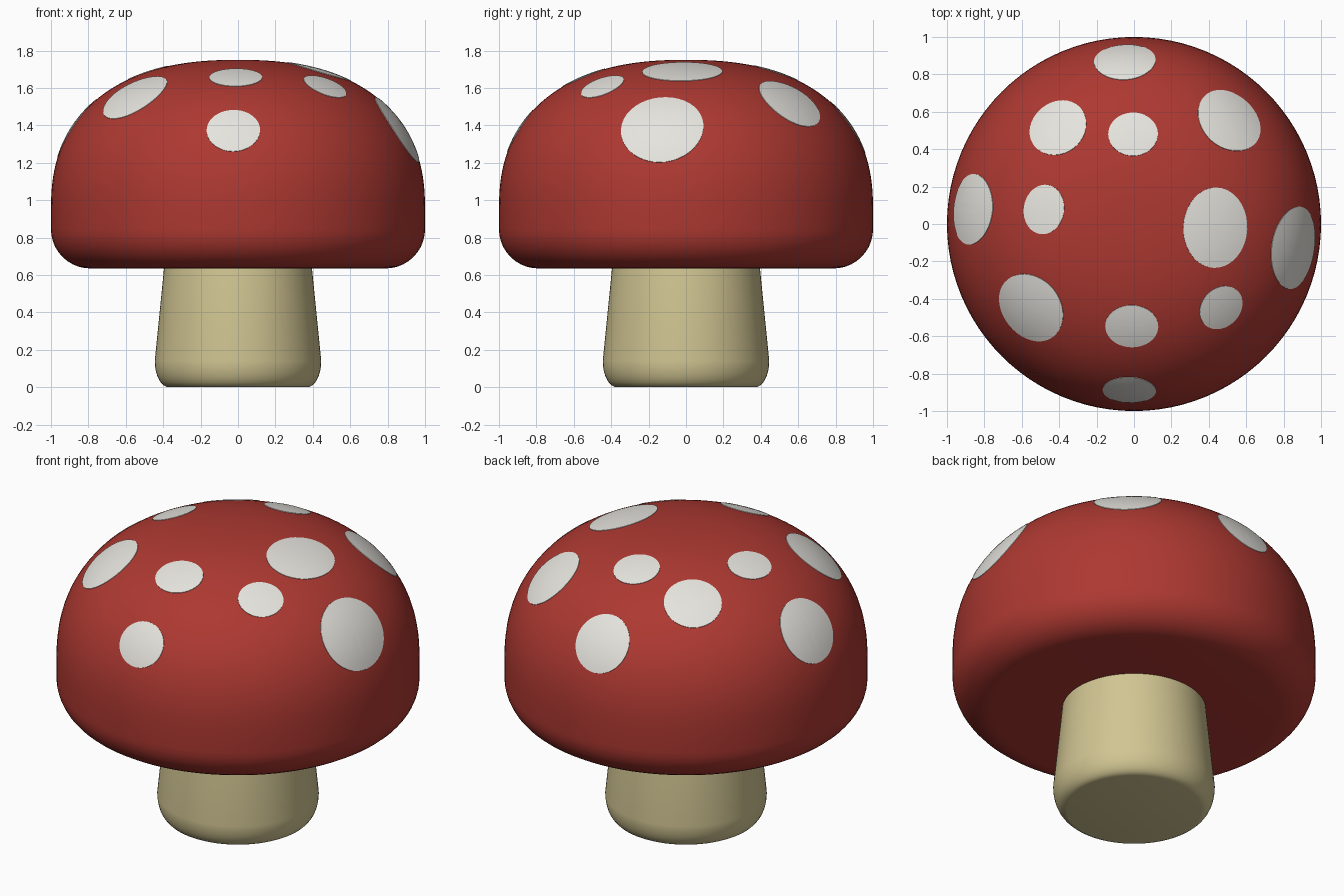
import bpy, bmesh, math
from mathutils import Vector
from mathutils.bvhtree import BVHTree

if "Cube" in bpy.data.objects:
    bpy.data.objects.remove(bpy.data.objects["Cube"])


def material(name, rgb):
    m = bpy.data.materials.new(name)
    m.diffuse_color = (*rgb, 1)
    m.use_nodes = True
    m.node_tree.nodes["Principled BSDF"].inputs["Base Color"].default_value = m.diffuse_color
    return m


RED = material("cap red", (0.42, 0.040, 0.031))
WHITE = material("spot white", (0.79, 0.775, 0.73))
CREAM = material("stem cream", (0.64, 0.56, 0.29))


def finish(name, bm, mat):
    me = bpy.data.meshes.new(name)
    bm.to_mesh(me)
    bm.free()
    me.materials.append(mat)
    ob = bpy.data.objects.new(name, me)
    bpy.context.collection.objects.link(ob)
    bpy.ops.object.select_all(action='DESELECT')
    ob.select_set(True)
    bpy.context.view_layer.objects.active = ob
    bpy.ops.object.shade_smooth_by_angle(angle=math.radians(40))
    return ob


def lathe(name, profile, mat, steps=96):
    """Revolve (radius, height) points around the z axis."""
    bm = bmesh.new()
    vs = [bm.verts.new((r, 0, z)) for r, z in profile]
    es = [bm.edges.new(p) for p in zip(vs, vs[1:])]
    bmesh.ops.spin(bm, geom=vs + es, cent=(0, 0, 0), axis=(0, 0, 1),
                   angle=math.tau, steps=steps)
    bmesh.ops.remove_doubles(bm, verts=bm.verts[:], dist=1e-4)
    bmesh.ops.recalc_face_normals(bm, faces=bm.faces[:])
    return finish(name, bm, mat)


def arc(cx, cz, rx, rz, start, end, n, power=2.0):
    """Part of a (super)ellipse, as (radius, height) points."""
    pts = []
    for i in range(n + 1):
        t = math.radians(start + (end - start) * i / n)
        c, s = math.cos(t), math.sin(t)
        pts.append((cx + rx * math.copysign(abs(c) ** (2 / power), c),
                    cz + rz * math.copysign(abs(s) ** (2 / power), s)))
    return pts


# Stem: tapered, with a rounded foot
lathe("stem", [(0, 0)] + arc(0.37, 0.14, 0.075, 0.14, -90, 0, 8)
      + [(0.395, 0.64)], CREAM)

# Cap: flat underside, rounded rim, full dome
POWER, BASE, HEIGHT = 2.37, 0.95, 0.80
dome = arc(0, BASE, 1, HEIGHT, 0, 90, 40, POWER)
dome[-1] = (0, BASE + HEIGHT)
cap = lathe("cap", [(0, 0.635)] + arc(0.79, 0.845, 0.21, 0.21, -90, 0, 10)
            + dome, RED)

# Spots: thin oval plates that follow the dome
bm = bmesh.new()
bm.from_mesh(cap.data)
tree = BVHTree.FromBMesh(bm)
bm.free()


def spot(name, x, y, across, along, rings=7, segs=40):
    r = math.hypot(x, y)
    h = (1 - r ** POWER) ** (1 / POWER)
    centre = Vector((x, y, BASE + HEIGHT * h))
    out = Vector((x / r, y / r, 0))
    normal = (out * r ** (POWER - 1)
              + Vector((0, 0, h ** (POWER - 1) / HEIGHT))).normalized()
    side = Vector((0, 0, 1)).cross(out)
    up = normal.cross(side)
    bm = bmesh.new()

    def place(f, a, lift):
        p = centre + f * (side * across * math.cos(a) + up * along * math.sin(a))
        hit = tree.ray_cast(p + normal * 0.3, -normal)[0]
        return bm.verts.new((hit or p) + normal * lift)

    mid = place(0, 0, 0.003)
    prev = None
    # the last ring sinks into the cap to close the edge
    for f, lift in [(i / rings, 0.003) for i in range(1, rings + 1)] + [(1, -0.002)]:
        ring = [place(f, math.tau * k / segs, lift) for k in range(segs)]
        for k in range(segs):
            j = (k + 1) % segs
            bm.faces.new((prev[k], ring[k], ring[j], prev[j]) if prev
                         else (mid, ring[k], ring[j]))
        prev = ring
    return finish(name, bm, WHITE)


# name, centre x, centre y, half width around the cap, half width up the cap
for s in [
    ("spot_back_low", -0.05, 0.882, 0.165, 0.168),
    ("spot_back_high", -0.005, 0.482, 0.133, 0.122),
    ("spot_back_left", -0.41, 0.52, 0.160, 0.160),
    ("spot_back_right", 0.517, 0.562, 0.186, 0.186),
    ("spot_left_low", -0.882, 0.08, 0.190, 0.188),
    ("spot_left_high", -0.483, 0.078, 0.133, 0.114),
    ("spot_right_high", 0.438, -0.02, 0.215, 0.178),
    ("spot_right_low", 0.877, -0.130, 0.2225, 0.208),
    ("spot_front_right", 0.468, -0.449, 0.126, 0.118),
    ("spot_front_left", -0.559, -0.454, 0.196, 0.190),
    ("spot_front_high", -0.012, -0.549, 0.142, 0.122),
    ("spot_front_low", -0.025, -0.897, 0.143, 0.130),
]:
    spot(*s)
